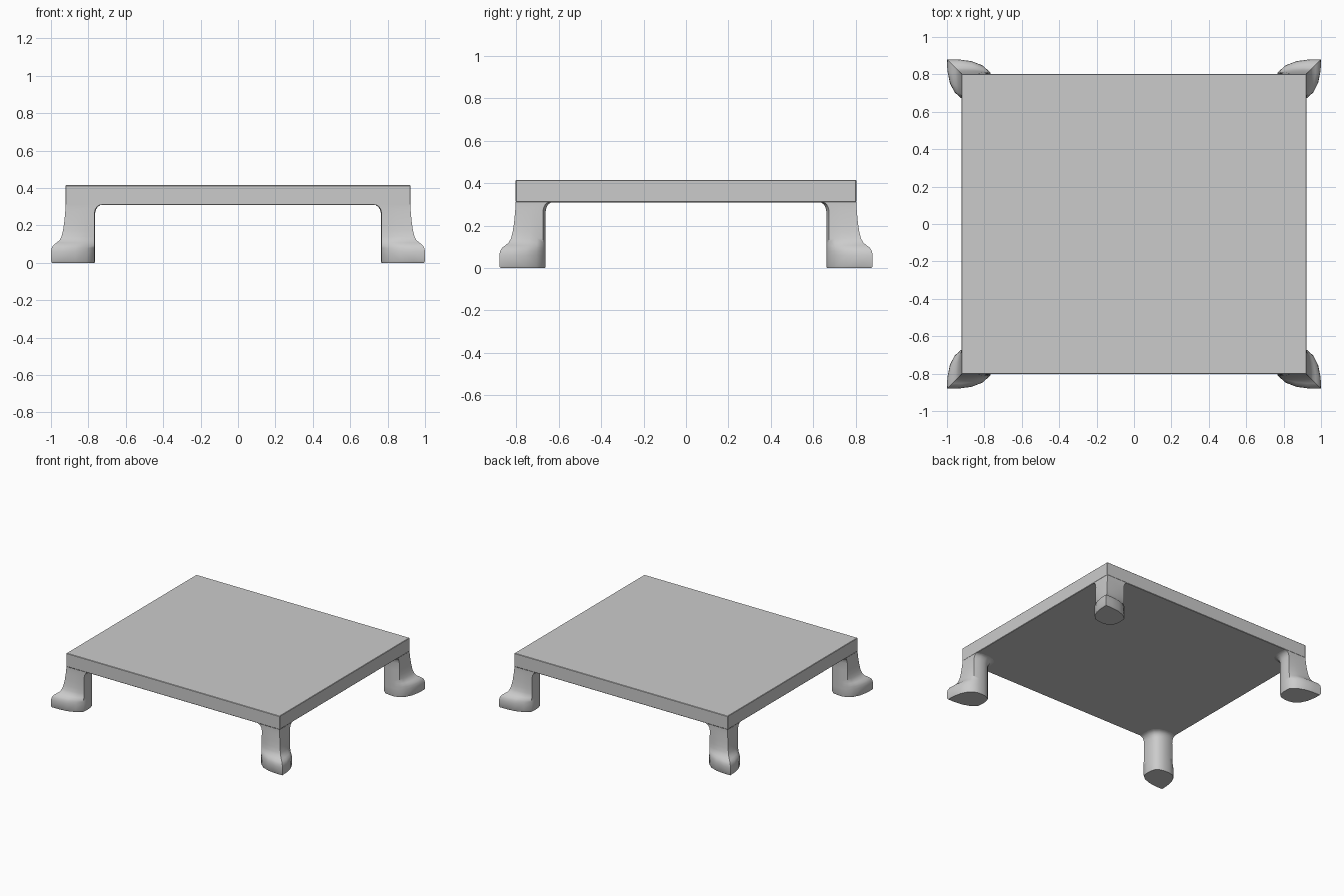
import bpy, bmesh

if "Cube" in bpy.data.objects:
    bpy.data.objects.remove(bpy.data.objects["Cube"])

# Slab: thin rectangular top with crisp edges
TOP_X, TOP_Y = 0.922, 0.803
Z_UNDER, Z_TOP = 0.31, 0.415
bpy.ops.mesh.primitive_cube_add(size=1, location=(0, 0, (Z_UNDER + Z_TOP) / 2))
slab = bpy.context.object
slab.name = "slab_top"
slab.scale = (TOP_X * 2, TOP_Y * 2, Z_TOP - Z_UNDER)
bpy.ops.object.transform_apply(location=False, rotation=False, scale=True)
bevel = slab.modifiers.new("edge_softening", 'BEVEL')
bevel.width = 0.003
bevel.segments = 1

# Leg plan (inner rounded side) shared by column and foot
inner = [(0.764, 0.765), (0.765, 0.73), (0.775, 0.695), (0.80, 0.672),
         (0.84, 0.662), (0.885, 0.662)]
# Outer sides, from the +x side round the corner to the +y side
column_out = [(0.922, 0.675), (0.922, 0.70), (0.922, 0.73), (0.922, 0.77),
              (0.922, 0.803), (0.89, 0.803), (0.85, 0.803), (0.81, 0.803),
              (0.768, 0.803)]
foot_out = [(0.925, 0.673), (0.960, 0.705), (0.985, 0.755), (0.998, 0.82),
            (1.0, 0.88), (0.94, 0.88), (0.87, 0.871), (0.81, 0.848),
            (0.768, 0.810)]

# Height, foot amount, flare towards the slab
levels = [(0.0, 0.94, 0.985), (0.008, 1.0, 1), (0.06, 1.0, 1), (0.08, 0.95, 1),
          (0.095, 0.83, 1), (0.107, 0.63, 1), (0.12, 0.42, 1),
          (0.14, 0.28, 1), (0.17, 0.18, 1), (0.21, 0.10, 1),
          (0.265, 0.03, 1), (0.285, 0.01, 1.03), (0.30, 0, 1.09),
          (0.308, 0, 1.17), (0.311, 0, 1.26)]


def ring(t, flare):
    outer = [(a[0] + (b[0] - a[0]) * t, a[1] + (b[1] - a[1]) * t)
             for a, b in zip(column_out, foot_out)]
    return [(TOP_X + (x - TOP_X) * flare, TOP_Y + (y - TOP_Y) * flare)
            for x, y in inner + outer]


# Leg: lofted column swelling into a pointed foot
bm = bmesh.new()
rings = [[bm.verts.new((x, y, z)) for x, y in ring(t, f)] for z, t, f in levels]
n = len(rings[0])
for low, high in zip(rings, rings[1:]):
    for i in range(n):
        j = (i + 1) % n
        bm.faces.new((low[i], low[j], high[j], high[i]))
bm.faces.new(rings[0][::-1])
bmesh.ops.recalc_face_normals(bm, faces=bm.faces)
mesh = bpy.data.meshes.new("corner_legs")
bm.to_mesh(mesh)
bm.free()
legs = bpy.data.objects.new("corner_legs", mesh)
bpy.context.collection.objects.link(legs)

# All four corners by mirroring
mirror = legs.modifiers.new("four_corners", 'MIRROR')
mirror.use_axis = (True, True, False)
mirror.use_clip = False

bpy.ops.object.select_all(action='DESELECT')
legs.select_set(True)
bpy.context.view_layer.objects.active = legs
bpy.ops.object.shade_smooth_by_angle(angle=0.8)
